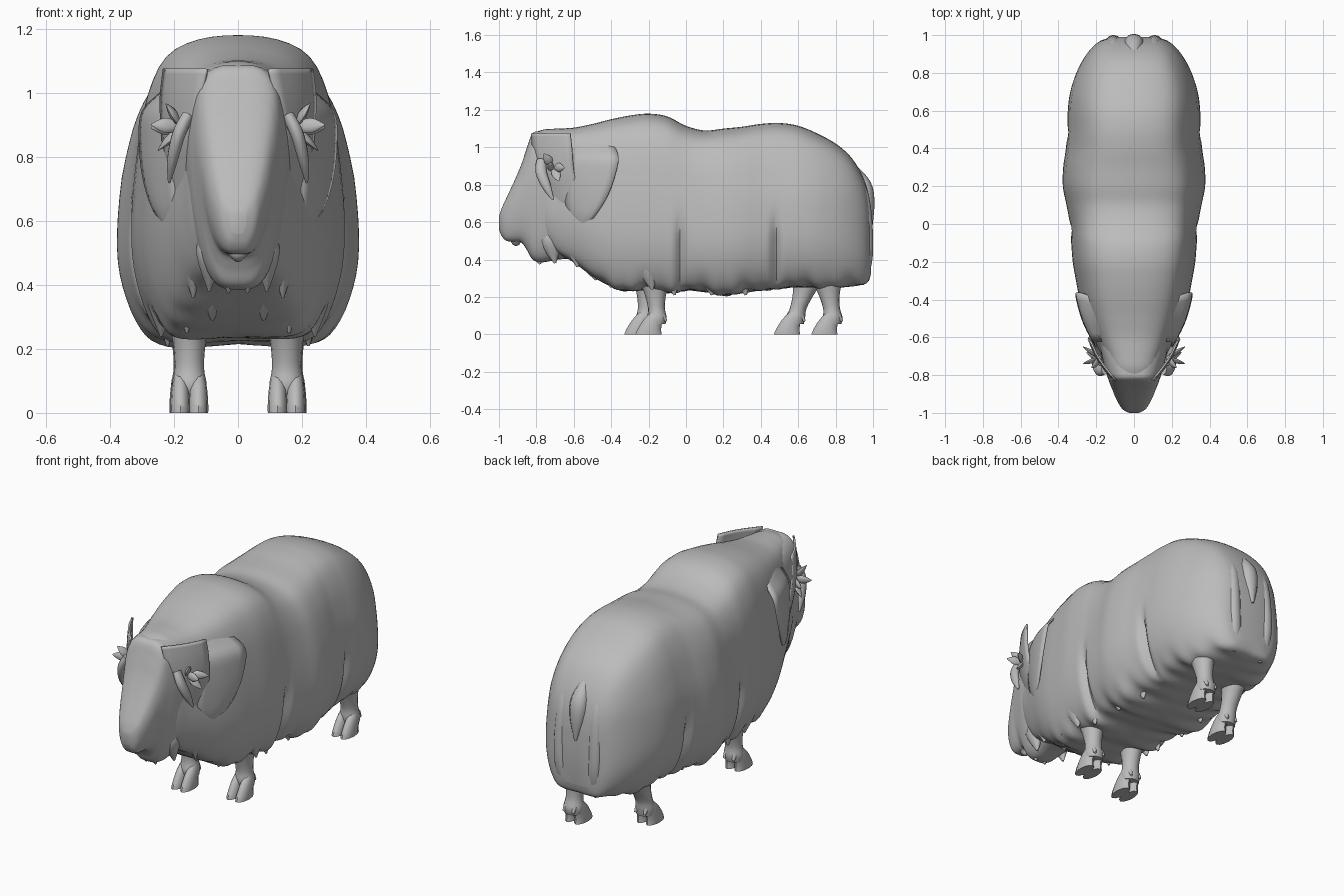
import bpy, bmesh, math
from mathutils import Vector

if "Cube" in bpy.data.objects:
    bpy.data.objects.remove(bpy.data.objects["Cube"])

coat = bpy.data.materials.new("grey_coat")
coat.use_nodes = True
COLOUR = (0.5, 0.5, 0.5, 1)
coat.diffuse_color = COLOUR
coat.node_tree.nodes["Principled BSDF"].inputs["Base Color"].default_value = COLOUR


def spline(points, steps, closed=False):
    """Smooth curve through points of any dimension."""
    n, out = len(points), []
    for i in range(n if closed else n - 1):
        def at(k):
            return points[k % n] if closed else points[min(max(k, 0), n - 1)]
        p = [at(i + k) for k in (-1, 0, 1, 2)]
        for s in range(steps):
            t = s / steps
            out.append([b + 0.5 * t * (c - a + t * (2*a - 5*b + 4*c - d + t * (3*(b - c) + d - a)))
                        for a, b, c, d in zip(*p)])
    if not closed:
        out.append(list(points[-1]))
    return out


def clamp(v):
    return min(max(v, 0), 1)


def finish(name, bm, mirror=False, thickness=0, angle=50):
    bmesh.ops.recalc_face_normals(bm, faces=bm.faces)
    mesh = bpy.data.meshes.new(name)
    bm.to_mesh(mesh)
    bm.free()
    mesh.materials.append(coat)
    obj = bpy.data.objects.new(name, mesh)
    bpy.context.collection.objects.link(obj)
    if mirror:
        obj.modifiers.new("mirror", 'MIRROR')
    if thickness:
        obj.modifiers.new("thickness", 'SOLIDIFY').thickness = thickness
    bpy.ops.object.select_all(action='DESELECT')
    obj.select_set(True)
    bpy.context.view_layer.objects.active = obj
    bpy.ops.object.shade_smooth_by_angle(angle=math.radians(angle))


def loft(name, rings, **options):
    bm = bmesh.new()
    rows = [[bm.verts.new(p) for p in ring] for ring in rings]
    for a, b in zip(rows, rows[1:]):
        for i in range(len(a)):
            j = (i + 1) % len(a)
            bm.faces.new((a[i], a[j], b[j], b[i]))
    bm.faces.new(rows[0])
    bm.faces.new(rows[-1])
    finish(name, bm, **options)


def sheet(name, edges):
    """Curved plate between front and back edge points, bulging outwards."""
    bm = bmesh.new()
    rows = []
    for z, yf, xf, yb, xb in spline(edges, 4):
        row = []
        for k in range(7):
            t = k / 6
            row.append(bm.verts.new((xf + (xb - xf) * t + 0.015 * math.sin(math.pi * t),
                                     yf + (yb - yf) * t, z)))
        rows.append(row)
    for a, b in zip(rows, rows[1:]):
        for i in range(6):
            bm.faces.new((a[i], a[i + 1], b[i + 1], b[i]))
    finish(name, bm, mirror=True, thickness=0.01)


def tube(name, path, flat=1.0, sides=10, **options):
    """Tapered tube through (x, y, z, radius) points, squashed across by flat."""
    pts = spline(path, 4)
    rings = []
    for i, p in enumerate(pts):
        run = Vector(pts[min(i + 1, len(pts) - 1)][:3]) - Vector(pts[max(i - 1, 0)][:3])
        across = run.cross(Vector((1, 0.01, 0))).normalized()
        side = across.cross(run).normalized()
        rings.append([Vector(p[:3]) + p[3] * (across * math.cos(a) + side * math.sin(a) * flat)
                      for a in (2 * math.pi * k / sides for k in range(sides))])
    loft(name, rings, **options)


def section_loft(name, half, stations, shape=lambda x, y, z: (x, y, z)):
    """Loft a mirrored cross-section over (y, half width, bottom, top) stations."""
    closed = half + [(-x, t) for x, t in half[-2:0:-1]]
    outline = spline(closed, 3, closed=True)
    rings = [[shape(x * w, y, low + t * (high - low)) for x, t in outline]
             for y, w, low, high in spline(stations, 6)]
    loft(name, rings)


# Woolly body with rounder rump, seams between the hair skirts and an uneven hem
def hair(x, y, z):
    x *= 1 - 0.1 * clamp(y / 0.4) * clamp((z - 0.75) / 0.3)
    for seam in (-0.03, 0.48):
        x *= 1 - 0.1 * clamp((0.66 - z) / 0.15) * math.exp(-((y - seam) / 0.022) ** 2)
    hem = clamp((0.36 - z) / 0.1) * clamp(abs(x) / 0.2)
    z += hem * (0.01 * math.sin(y * 23) + 0.006 * math.sin(y * 57 + x * 9))
    return x, y, z


body_section = [(0, .0), (.4, .0), (.66, .015), (.81, .065), (.93, .16), (1, .29),
                (1, .45), (.945, .65), (.86, .81), (.69, .93), (.39, .985), (0, 1)]
section_loft("woolly_body", body_section, [
    (-.82, .10, .62, 1.075), (-.76, .145, .52, 1.095), (-.69, .175, .44, 1.10),
    (-.6, .215, .385, 1.105), (-.5, .255, .31, 1.125), (-.4, .285, .255, 1.15),
    (-.3, .305, .235, 1.17), (-.2, .322, .235, 1.18), (-.1, .33, .225, 1.165),
    (0, .337, .235, 1.115), (.1, .355, .225, 1.09), (.2, .374, .215, 1.10), (.3, .372, .22, 1.11),
    (.4, .358, .235, 1.125), (.5, .35, .25, 1.13), (.6, .348, .25, 1.115), (.7, .335, .25, 1.075),
    (.8, .303, .25, 1.02), (.88, .262, .255, .95), (.94, .215, .265, .855),
    (.975, .165, .285, .755), (.99, .10, .33, .65)], hair)

# Head with forehead, sloping face and narrowing muzzle
head_section = [(0, 0), (.42, .02), (.7, .13), (.9, .33), (1, .55), (1, .74),
                (.86, .91), (.5, .99), (0, 1)]
section_loft("head", head_section, [
    (-.45, .2, .45, 1.06), (-.58, .19, .41, 1.06), (-.68, .172, .40, 1.08),
    (-.77, .152, .385, 1.085), (-.82, .135, .40, 1.075), (-.85, .124, .45, 1.0),
    (-.88, .112, .49, .91), (-.92, .096, .495, .815), (-.96, .075, .50, .73),
    (-.985, .055, .525, .675), (-1.0, .025, .56, .63)])

# Horn plates on the brow and leaf-shaped hair cape behind the cheeks
sheet("brow_flap", [(1.075, -.83, .10, -.62, .235), (.98, -.82, .12, -.61, .245),
                    (.87, -.79, .14, -.60, .24), (.74, -.73, .15, -.57, .225),
                    (.62, -.66, .165, -.56, .2)])
sheet("cheek_cape", [(1.06, -.62, .12, -.44, .17), (1.0, -.62, .165, -.38, .245),
                     (.94, -.63, .205, -.362, .302), (.85, -.65, .205, -.38, .31),
                     (.74, -.65, .20, -.42, .30), (.64, -.63, .195, -.48, .27),
                     (.57, -.575, .2, -.535, .22)])

# Horns and leafy ears
tube("horn", [(.155, -.77, .93, .028), (.185, -.775, .87, .03), (.205, -.745, .79, .024),
              (.215, -.71, .72, .006)], flat=.7, mirror=True)
for name, tip in (("upper_ear", (.225, -.76, .965)), ("middle_ear", (.27, -.74, .90)),
                  ("rear_ear", (.27, -.65, .89)), ("lower_ear", (.25, -.68, .82))):
    root = Vector((.175, -.71, .895))
    mid = root.lerp(Vector(tip), .55)
    tube(name, [(*root, .012), (*mid, .024), (*tip, .003)], flat=.5, mirror=True)

# Nostrils and lower lip
tube("nostril", [(.02, -.965, .62, .008), (.04, -.972, .60, .014), (.045, -.96, .575, .006)],
     mirror=True)
tube("lower_lip", [(0, -.88, .53, .05), (0, -.905, .50, .035), (0, -.90, .475, .01)])

# Hanging hair locks: (x, y, root height, tip height, radius)
for i, (x, y, top, tip, r) in enumerate([
        (.03, -.80, .52, .375, .045), (.09, -.72, .58, .38, .06), (.14, -.60, .62, .36, .07),
        (.08, -.50, .48, .29, .08), (.16, -.42, .56, .25, .08), (.22, -.36, .58, .27, .07),
        (.24, -.2, .45, .24, .07), (.22, -.08, .40, .21, .05), (.04, -.36, .42, .235, .07),
        (.22, .12, .40, .21, .06), (.20, .30, .40, .21, .06)]):
    tube(f"hair_lock_{i + 1}", [(x, y, top, r * .5), (x, y, top * .6 + tip * .4, r),
                                (x, y + .02, tip, .006)], flat=.7, mirror=True)

# Tail and the two rump locks framing it
tube("tail", [(0, .89, .90, .015), (0, .95, .80, .04), (0, .97, .70, .038),
              (0, .992, .58, .006)], flat=1.2)
tube("rump_lock", [(.095, .89, .88, .012), (.105, .945, .74, .033), (.11, .965, .5, .036),
                   (.10, .955, .36, .034), (.09, .94, .265, .01)], flat=1.1, mirror=True)


# Legs with cloven hooves
def leg(name, x, foot, top):
    rings = []
    for z, t, rx, ry in spline([(.45, 1, .075, .09), (.30, .9, .064, .08), (.21, .55, .05, .056),
                                (.14, .2, .046, .045), (.09, 0, .054, .052), (.055, 0, .05, .045)], 4):
        y = foot + (top - foot) * t
        rings.append([(x + rx * math.cos(a), y + ry * math.sin(a), z)
                      for a in (math.pi * k / 8 for k in range(16))])
    loft(name, rings)
    for side in (-1, 1):
        toe = []
        for z, y, rx, ry in spline([(.12, 0, .018, .03), (.08, -.02, .027, .05),
                                    (.03, -.04, .031, .062), (0, -.045, .031, .07)], 3):
            toe.append([(x + side * .028 + rx * math.cos(a), foot + y + ry * math.sin(a), z)
                        for a in (math.pi * k / 6 for k in range(12))])
        loft(f"{name}_{'inner' if side * x < 0 else 'outer'}_hoof", toe)
        # Dew claw behind the toe
        tube(f"{name}_dew_claw", [(x + side * .025, foot + .03, .10, .016),
                                  (x + side * .03, foot + .05, .07, .006)], sides=8)


leg("front_left_leg", .152, -.155, -.17)
leg("front_right_leg", -.152, -.215, -.20)
leg("rear_left_leg", .155, .785, .75)
leg("rear_right_leg", -.155, .585, .66)
